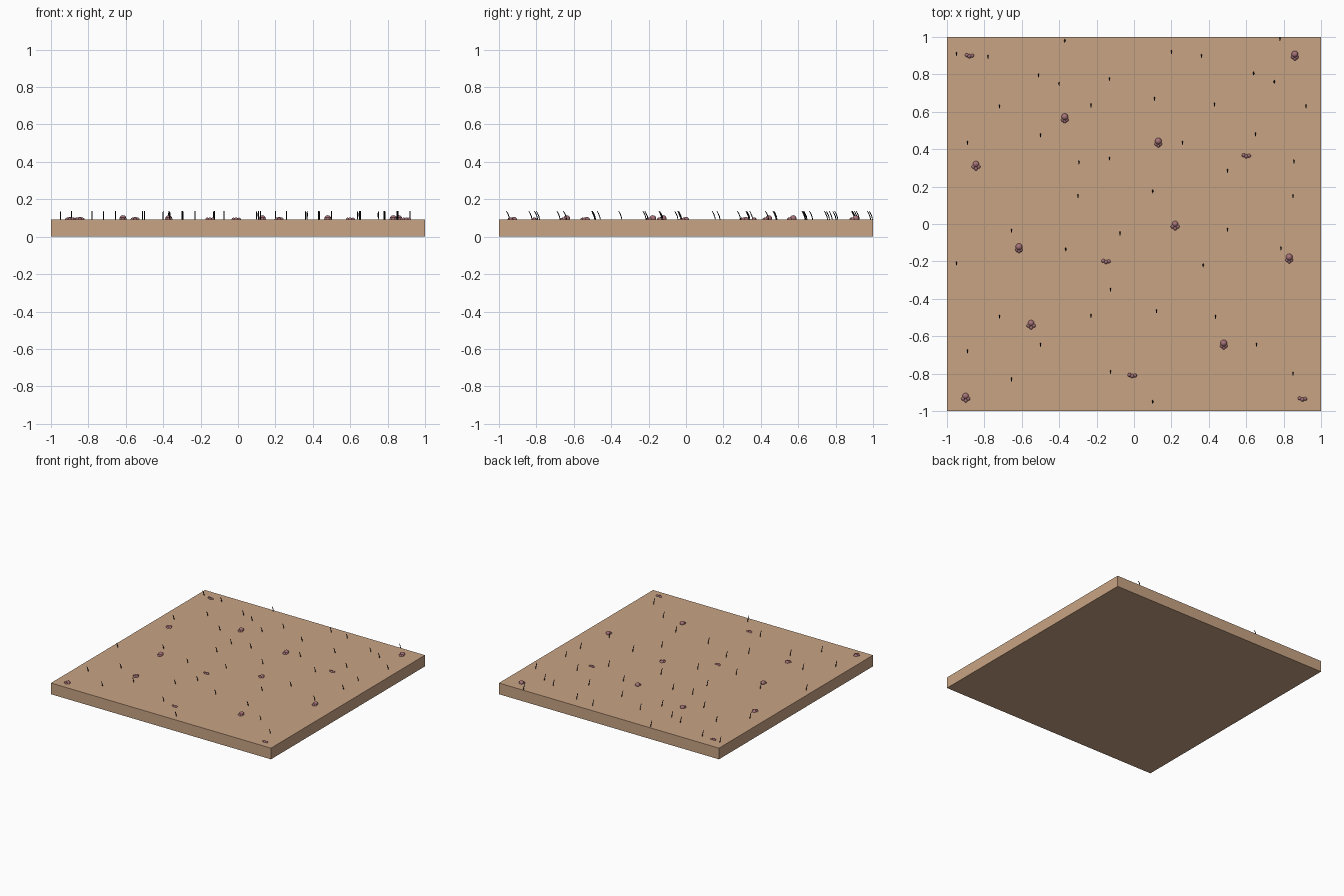
import bpy, bmesh, math
from mathutils import Matrix, Vector

if "Cube" in bpy.data.objects:
    bpy.data.objects.remove(bpy.data.objects["Cube"])

TOP = 0.092


def material(name, col):
    m = bpy.data.materials.new(name)
    m.diffuse_color = (*col, 1)
    m.use_nodes = True
    m.node_tree.nodes["Principled BSDF"].inputs["Base Color"].default_value = m.diffuse_color
    return m


skin = material("skin tan", (0.58, 0.37, 0.23))
black = material("hair black", (0.012, 0.012, 0.015))
pink = material("bump mauve", (0.38, 0.17, 0.19))


def finish(name, bm, mat, smooth=False):
    me = bpy.data.meshes.new(name)
    bm.to_mesh(me)
    bm.free()
    me.materials.append(mat)
    for p in me.polygons:
        p.use_smooth = smooth
    ob = bpy.data.objects.new(name, me)
    bpy.context.collection.objects.link(ob)


# Slab of skin
bm = bmesh.new()
bmesh.ops.create_cube(bm, size=1, matrix=Matrix.Translation((0, 0, TOP / 2)) @ Matrix.Diagonal((2, 2, TOP, 1)))
finish("skin_slab", bm, skin)

# Hairs: tapered, slightly bent forward (x, y of each)
hairs = [
    (-.95, .91), (-.78, .895), (-.37, .98), (.20, .92), (.36, .90), (.78, .99),
    (-.51, .795), (-.40, .75), (-.13, .775), (.11, .67), (.43, .64), (.64, .805),
    (.75, .76), (.92, .63), (-.72, .63), (-.23, .635), (-.50, .475), (.65, .48),
    (-.89, .435), (.26, .435), (-.295, .33), (-.13, .35), (.855, .335), (.50, .285),
    (-.30, .15), (.10, .175), (.85, .15), (-.655, -.035), (-.075, -.05), (.50, -.03),
    (-.365, -.135), (.785, -.13), (-.95, -.21), (.37, -.22), (-.125, -.35),
    (-.72, -.495), (-.23, -.49), (.12, -.465), (.435, -.495), (-.50, -.645),
    (.655, -.645), (-.89, -.68), (-.655, -.83), (-.125, -.79), (.85, -.80), (.10, -.95)]
# height, forward offset, radius along one hair
strand = [(-.004, .008, .0022), (.018, .003, .003), (.034, -.004, .003), (.045, -.01, .002)]
bm = bmesh.new()
for x, y in hairs:
    rings = []
    for h, dy, r in strand:
        rings.append([bm.verts.new((x + r * math.cos(a * math.tau / 6),
                                    y + dy + r * math.sin(a * math.tau / 6), TOP + h)) for a in range(6)])
    for lo, hi in zip(rings, rings[1:]):
        for i in range(6):
            j = (i + 1) % 6
            bm.faces.new((lo[i], lo[j], hi[j], hi[i]))
    bm.faces.new(rings[-1])
    bm.faces.new(rings[0][::-1])
finish("hairs", bm, black)

# Bump clusters: balls as (dx, dy, dz, radius)
tall = [(0, .008, .005, .018), (-.009, -.008, 0, .011), (.009, -.008, 0, .011), (0, -.016, 0, .010)]
wide = [(0, .010, -.003, .017), (-.014, -.004, 0, .010), (.014, -.004, 0, .010), (0, -.014, 0, .010)]
flat = [(-.014, .003, 0, .010), (0, -.003, 0, .011), (.015, 0, 0, .010)]
clusters = {
    "tall_bumps": (tall, [(.86, .90), (-.37, .565), (.13, .435), (-.615, -.13), (.83, -.185), (.48, -.645)]),
    "wide_bumps": (wide, [(-.845, .31), (.22, -.01), (-.55, -.54), (-.90, -.93)]),
    "flat_bumps": (flat, [(-.88, .90), (.60, .365), (-.15, -.20), (-.01, -.81), (.90, -.935)])}
for name, (balls, spots) in clusters.items():
    bm = bmesh.new()
    for x, y in spots:
        for dx, dy, dz, r in balls:
            bmesh.ops.create_uvsphere(bm, u_segments=16, v_segments=10, radius=r,
                                      matrix=Matrix.Translation((x + dx, y + dy, TOP + dz)))
    finish(name, bm, pink, True)
